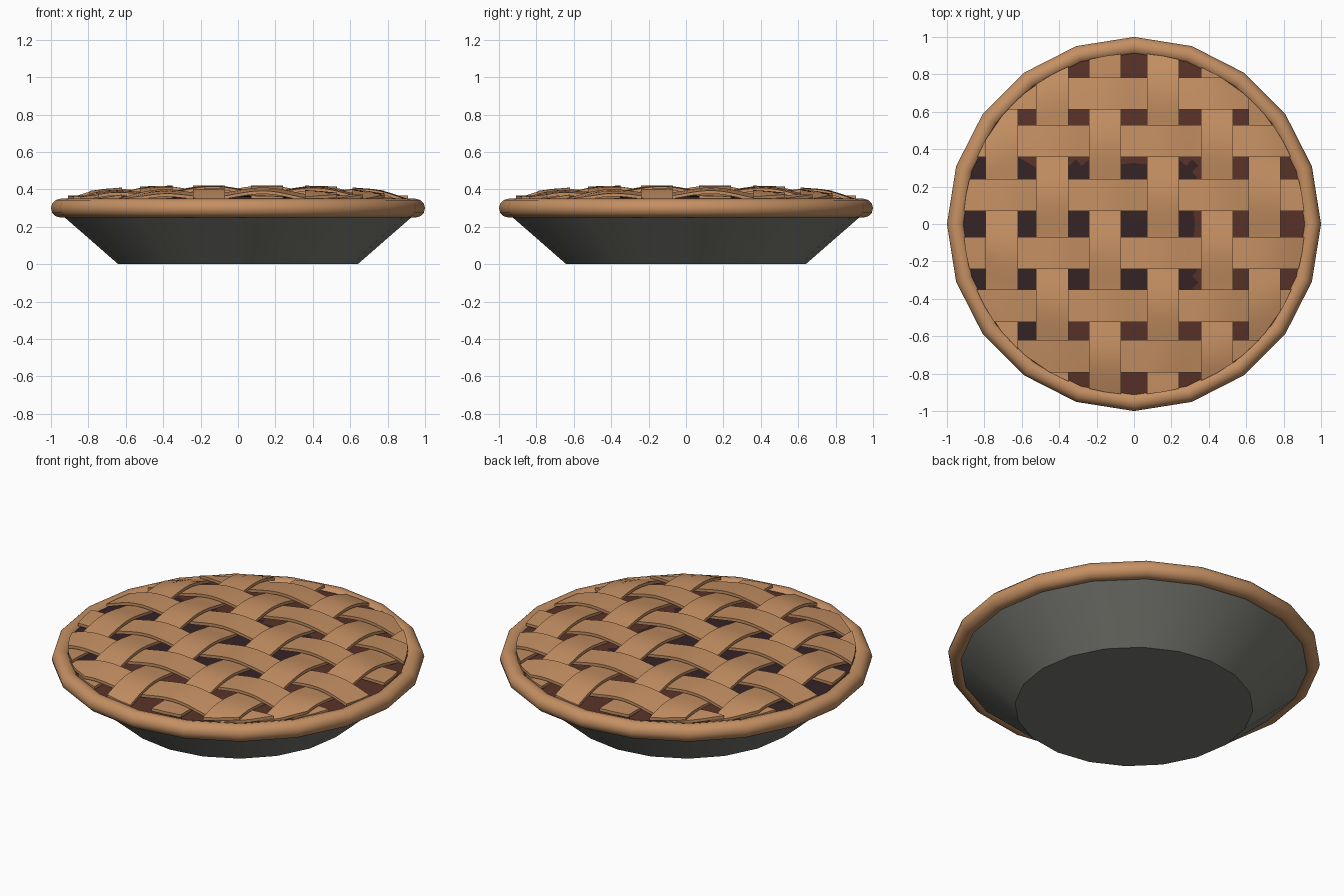
import bpy, math

if "Cube" in bpy.data.objects:
    bpy.data.objects.remove(bpy.data.objects["Cube"])

SIDES = 20


def material(name, rgb):
    m = bpy.data.materials.new(name)
    m.diffuse_color = (*rgb, 1)
    m.use_nodes = True
    m.node_tree.nodes["Principled BSDF"].inputs["Base Color"].default_value = m.diffuse_color
    return m


crust = material("baked crust", (0.56, 0.28, 0.125))
metal = material("grey metal", (0.19, 0.19, 0.17))
dark = material("dark filling", (0.036, 0.017, 0.019))
brown = material("red brown filling", (0.10, 0.032, 0.021))


def make(name, verts, faces, mats, angle=40):
    me = bpy.data.meshes.new(name)
    me.from_pydata(verts, [], faces)
    for m in mats:
        me.materials.append(m)
    ob = bpy.data.objects.new(name, me)
    bpy.context.collection.objects.link(ob)
    bpy.ops.object.select_all(action='DESELECT')
    ob.select_set(True)
    bpy.context.view_layer.objects.active = ob
    bpy.ops.object.shade_smooth_by_angle(angle=math.radians(angle))
    return ob


def lathe(name, profile, mats, sides=SIDES, closed=False, caps=()):
    """Spin (r, z) points round z; profile runs bottom/outside to top."""
    n = len(profile)
    verts = [(r * math.cos(2 * math.pi * s / sides), r * math.sin(2 * math.pi * s / sides), z)
             for r, z in profile for s in range(sides)]
    faces = []
    for k in range(n if closed else n - 1):
        a, b = k * sides, ((k + 1) % n) * sides
        for s in range(sides):
            t = (s + 1) % sides
            faces.append((a + s, a + t, b + t, b + s))
    if "bottom" in caps:
        faces.append(tuple(reversed(range(sides))))
    if "top" in caps:
        faces.append(tuple(range((n - 1) * sides, n * sides)))
    return make(name, verts, faces, mats)


# Tapered dish
lathe("pie_dish", [(0.64, 0), (0.955, 0.275)], [metal], caps=("bottom",))

# Rolled crust rim
ring = [(0.95 + 0.05 * math.cos(k * math.pi / 6), 0.30 + 0.05 * math.sin(k * math.pi / 6))
        for k in range(12)]
lathe("crust_rim", ring, [crust], closed=True)

# Domed filling, coloured in two patches
R = 0.93
radii = [R * (1 - k / 20) for k in range(20)]
filling = lathe("filling", [(r, 0.33 + 0.037 * (1 - (r / R) ** 2)) for r in radii],
                [dark, brown], sides=60, caps=("top",))
for p in filling.data.polygons:
    x, y, _ = p.center
    is_dark = x < 0.33 and -0.65 < y < 0.34 and not (y < -0.42 and x > -0.45)
    p.material_index = 0 if is_dark else 1

# Woven lattice strips
CENTRES = [-0.707, -0.437, -0.155, 0.155, 0.443, 0.697]
HALF, THICK, END, STEPS = 0.086, 0.0085, 0.912, 48


def strip(name, index, centre, upright):
    verts, faces = [], []
    for k in range(STEPS + 1):
        for c in (-1, 0, 1):
            across = centre + c * HALF
            along = (2 * k / STEPS - 1) * math.sqrt(END ** 2 - across ** 2)
            r = math.hypot(across, along)
            wave = 0.016 * math.cos(math.pi * (along / 0.285 + 2.5 + index))
            z = 0.345 + 0.052 * (1 - (r / 0.93) ** 4) + (wave if upright else -wave)
            x, y = (across, along) if upright else (along, -across)
            if not upright:
                y = across
            verts += [(x, y, z + THICK), (x, y, z - THICK)]

    def v(k, c, low):
        return k * 6 + c * 2 + low

    for k in range(STEPS):
        for c in (0, 1):
            faces.append((v(k, c, 0), v(k, c + 1, 0), v(k + 1, c + 1, 0), v(k + 1, c, 0)))
            faces.append((v(k, c, 1), v(k + 1, c, 1), v(k + 1, c + 1, 1), v(k, c + 1, 1)))
        faces.append((v(k, 0, 0), v(k + 1, 0, 0), v(k + 1, 0, 1), v(k, 0, 1)))
        faces.append((v(k, 2, 0), v(k, 2, 1), v(k + 1, 2, 1), v(k + 1, 2, 0)))
    for c in (0, 1):
        faces.append((v(0, c, 0), v(0, c, 1), v(0, c + 1, 1), v(0, c + 1, 0)))
        faces.append((v(STEPS, c, 0), v(STEPS, c + 1, 0), v(STEPS, c + 1, 1), v(STEPS, c, 1)))
    if not upright:
        faces = [tuple(reversed(f)) for f in faces]
    make(name, verts, faces, [crust])


for i, c in enumerate(CENTRES):
    strip(f"lattice_lengthwise_{i + 1}", i, c, True)
    strip(f"lattice_crosswise_{i + 1}", i, c, False)
